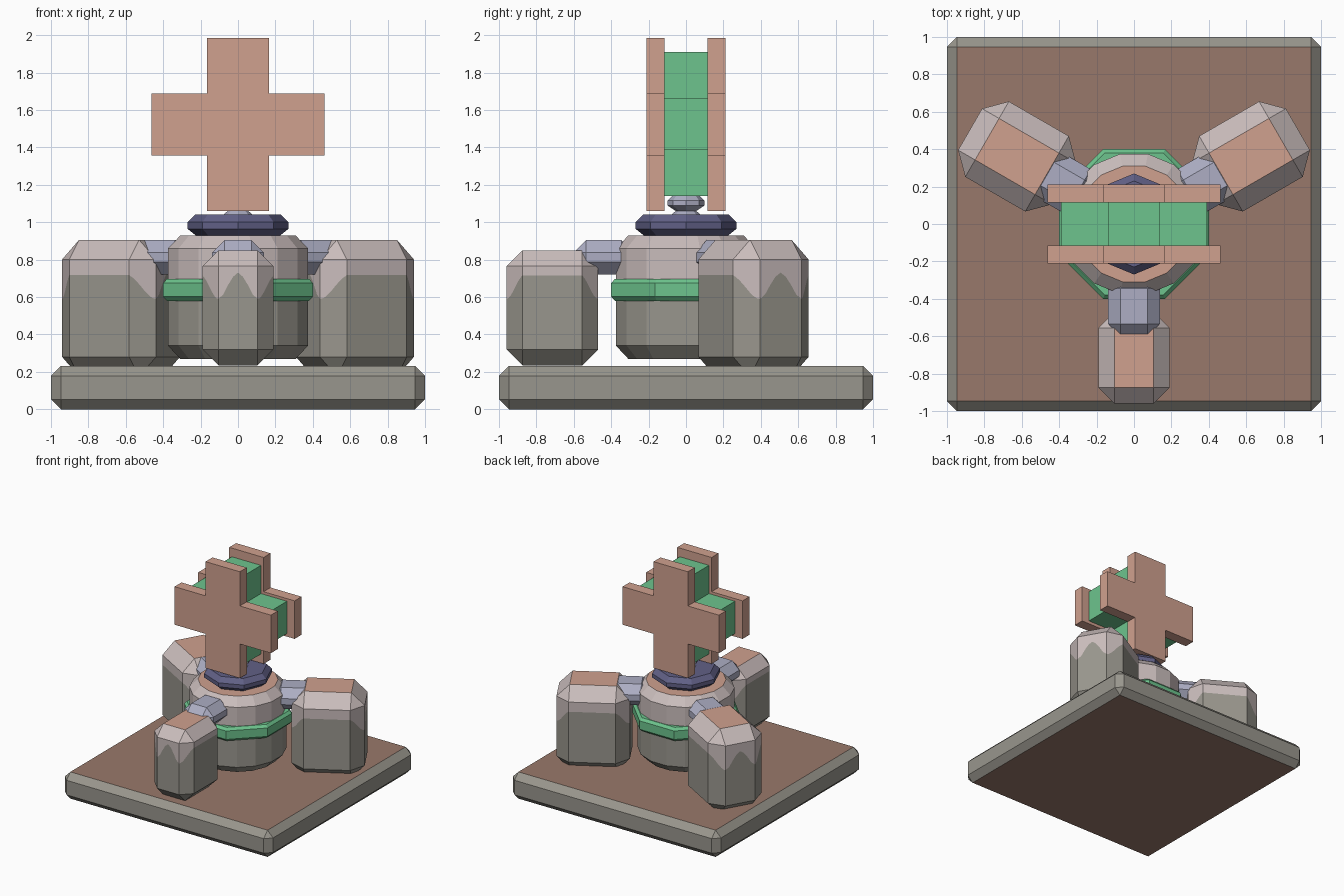
import bpy, bmesh, math
from mathutils import Matrix, Vector

if "Cube" in bpy.data.objects:
    bpy.data.objects.remove(bpy.data.objects["Cube"])


def material(name, r, g, b):
    lin = [((c / 255 + 0.055) / 1.055) ** 2.4 for c in (r, g, b)]
    m = bpy.data.materials.new(name)
    m.diffuse_color = (*lin, 1)
    m.use_nodes = True
    m.node_tree.nodes["Principled BSDF"].inputs["Base Color"].default_value = m.diffuse_color
    return m


SALMON = material("salmon", 208, 161, 143)
BROWN = material("brown", 153, 121, 107)
STONE = material("olive grey", 153, 150, 141)
PALE = material("pale pink grey", 202, 189, 188)
GREEN = material("green", 109, 196, 141)
LAVENDER = material("lavender", 173, 174, 196)
INDIGO = material("dark indigo", 97, 96, 134)


def finish(name, bm, mats, rule=None, angle=0):
    """Turn a bmesh into an object; rule(face) gives the material slot."""
    bmesh.ops.recalc_face_normals(bm, faces=bm.faces[:])
    bm.normal_update()
    if rule:
        for f in bm.faces:
            f.material_index = rule(f)
    bm.transform(Matrix.Rotation(angle, 4, 'Z'))
    me = bpy.data.meshes.new(name)
    bm.to_mesh(me)
    bm.free()
    for m in mats:
        me.materials.append(m)
    ob = bpy.data.objects.new(name, me)
    bpy.context.collection.objects.link(ob)
    return ob


def chamfer_box(size, centre, bevel):
    bm = bmesh.new()
    bmesh.ops.create_cube(bm, size=1)
    bm.transform(Matrix.Translation(centre) @ Matrix.Diagonal((*size, 1)))
    bmesh.ops.bevel(bm, geom=bm.edges[:], offset=bevel, segments=1,
                    affect='EDGES', profile=0.5)
    return bm


def lathe(profile, sides, phase=0.0):
    """Capped turned shape from (radius, z) points."""
    bm = bmesh.new()
    rings = [[bm.verts.new((r * math.cos(phase + i * math.tau / sides),
                            r * math.sin(phase + i * math.tau / sides), z))
              for i in range(sides)] for r, z in profile]
    for a, b in zip(rings, rings[1:]):
        for i in range(sides):
            j = (i + 1) % sides
            bm.faces.new((a[i], a[j], b[j], b[i]))
    bm.faces.new(rings[0][::-1])
    bm.faces.new(rings[-1])
    return bm


def cross(name, reach, half, zc, zreach, y0, y1, mat):
    """Plus-shaped outline in the xz plane, extruded along y."""
    bm = bmesh.new()
    h, a, b = half, reach, zreach
    pts = [(-h, -b), (h, -b), (h, -h), (a, -h), (a, h), (h, h),
           (h, b), (-h, b), (-h, h), (-a, h), (-a, -h), (-h, -h)]
    face = bm.faces.new([bm.verts.new((x, y0, zc + z)) for x, z in pts])
    ext = bmesh.ops.extrude_face_region(bm, geom=[face])
    bmesh.ops.translate(bm, vec=(0, y1 - y0, 0),
                        verts=[v for v in ext['geom'] if isinstance(v, bmesh.types.BMVert)])
    finish(name, bm, [mat])


def pillar(name, radial, size, z0, z1, bevel, angle):
    """Chamfered block with a wavy colour border, flat top in salmon."""
    bm = chamfer_box((*size, z1 - z0), (radial, 0, (z0 + z1) / 2), bevel)
    cut = bmesh.ops.bisect_plane(bm, geom=bm.verts[:] + bm.edges[:] + bm.faces[:],
                                 plane_co=(0, 0, 0.68), plane_no=(0, 0, 1))['geom_cut']
    edges = [e for e in cut if isinstance(e, bmesh.types.BMEdge)]
    for _ in range(3):
        edges += [bmesh.utils.edge_split(e, e.verts[0], 0.5)[0] for e in edges]
    flat = size[1] / 2 - bevel
    for v in {v for e in edges for v in e.verts}:
        v.co.z = 0.74 - 0.15 * math.exp(-((abs(v.co.y) - flat) / (0.6 * flat)) ** 2)

    def rule(f):
        if f.normal.z > 0.95:
            return 2
        return 1 if f.calc_center_bounds().z > 0.62 else 0
    finish(name, bm, [STONE, PALE, SALMON], rule, angle)


# Square base slab
finish("base", chamfer_box((2, 2, 0.232), (0, 0, 0.116), 0.053), [STONE, BROWN],
       lambda f: 1 if abs(f.normal.z) > 0.95 else 0)

# Central drum, colour border hidden under the ring
finish("drum", lathe([(0.315, 0.27), (0.382, 0.34), (0.382, 0.65), (0.382, 0.86),
                      (0.315, 0.928)], 16, math.pi / 16), [STONE, PALE, SALMON],
       lambda f: 2 if f.normal.z > 0.95 else int(f.calc_center_median().z > 0.65))

# Octagonal band around the drum
finish("drum_band", lathe([(0.411, 0.58), (0.433, 0.602), (0.433, 0.675), (0.411, 0.697)],
                          8, math.pi / 8), [GREEN])

# Three outer pillars, the front one smaller, each with a pipe to the drum
for name, deg in (("front", -90), ("right", 30), ("left", 150)):
    ang = math.radians(deg)
    if name == "front":
        pillar("front_pillar", 0.715, (0.49, 0.38), 0.235, 0.85, 0.085, ang)
    else:
        pillar(name + "_pillar", 0.722, (0.58, 0.466), 0.175, 0.906, 0.105, ang)
    finish(name + "_connector",
           chamfer_box((0.32, 0.276, 0.185), (0.44, 0, 0.8125), 0.066), [LAVENDER], None, ang)

# Collar and neck under the cross
finish("collar", lathe([(0.22, 0.925), (0.27, 0.965), (0.27, 1.0), (0.23, 1.04)], 8), [INDIGO])
finish("neck", lathe([(0.085, 1.035), (0.055, 1.06), (0.1, 1.09), (0.1, 1.115),
                      (0.07, 1.145)], 8), [LAVENDER])

# Layered cross: green core between two salmon plates
cross("cross_core", 0.39, 0.14, 1.525, 0.385, -0.116, 0.116, GREEN)
for name, y in (("front", -0.21), ("back", 0.115)):
    cross("cross_plate_" + name, 0.463, 0.165, 1.523, 0.462, y, y + 0.095, SALMON)
